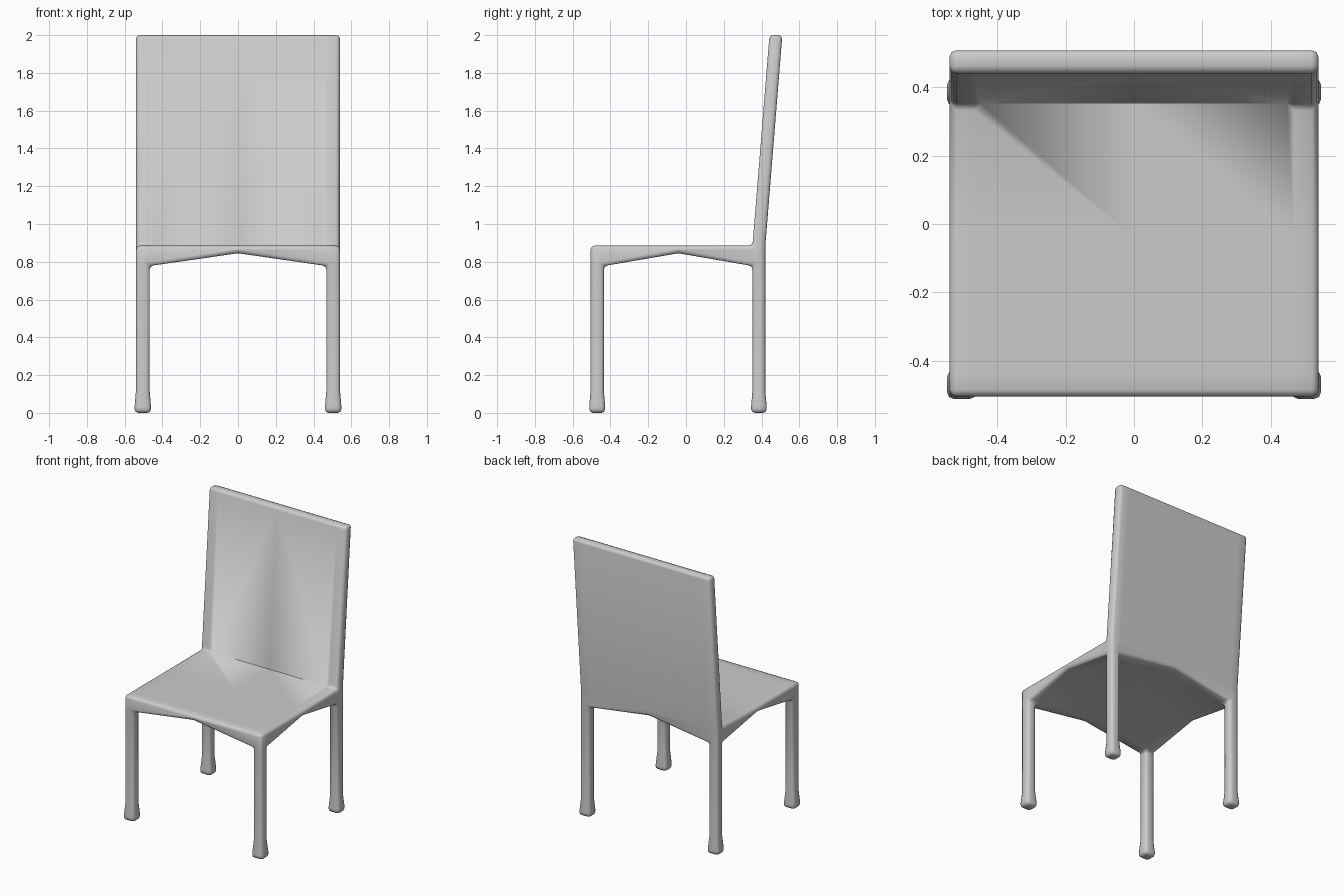
import bpy, bmesh, math

if "Cube" in bpy.data.objects:
    bpy.data.objects.remove(bpy.data.objects["Cube"])

TOP = 0.885                                   # seat surface height
XS = [-0.54, -0.468, 0.0, 0.468, 0.54]
YS = [-0.505, -0.435, -0.04, 0.352, 0.42]
R = range(5)
bm = bmesh.new()

# Seat slab: flat top, underside rising to the middle of every edge
top = [[bm.verts.new((x, y, TOP)) for y in YS] for x in XS]
low = [[bm.verts.new((XS[i], YS[j], 0.845 if 2 in (i, j) else 0.778)) for j in R] for i in R]


def cell(grid, i, j):
    return bm.faces.new((grid[i][j], grid[i + 1][j], grid[i + 1][j + 1], grid[i][j + 1]))


top_faces = {(i, j): cell(top, i, j) for i in range(4) for j in range(4)}
low_faces = {(i, j): cell(low, i, j) for i in range(4) for j in range(4)}
rim = ([(i, 0) for i in range(4)] + [(4, j) for j in range(4)]
       + [(i, 4) for i in range(4, 0, -1)] + [(0, j) for j in range(4, 0, -1)])
for (a, b), (c, d) in zip(rim, rim[1:] + rim[:1]):
    bm.faces.new((low[a][b], low[c][d], top[c][d], top[a][b]))
bmesh.ops.recalc_face_normals(bm, faces=bm.faces[:])


def extrude(faces):
    """Extrude a face region, drop the old faces, return the new ones."""
    geom = bmesh.ops.extrude_face_region(bm, geom=faces)["geom"]
    new = [g for g in geom if isinstance(g, bmesh.types.BMFace)]
    for f in faces:
        if f.is_valid:
            bm.faces.remove(f)
    return new


# Backrest: rear strip of the seat pulled up and leaned back
back = extrude([top_faces[i, 3] for i in range(4)])
for v in {v for f in back for v in f.verts}:
    v.co.z = 2.0
    v.co.y += 0.09

# Legs with slightly flared feet
for key in [(0, 0), (3, 0), (0, 3), (3, 3)]:
    face = low_faces[key]
    for z, scale in [(0.12, 1.0), (0.035, 1.2), (0.0, 1.2)]:
        face = extrude([face])[0]
        c = face.calc_center_median()
        grow = scale if z > 0.01 and scale > 1 else 1.0
        for v in face.verts:
            v.co.x = c.x + (v.co.x - c.x) * grow
            v.co.y = c.y + (v.co.y - c.y) * grow
            v.co.z = z

loose = [e for e in bm.edges if not e.link_faces]
for e in loose:
    bm.edges.remove(e)
bmesh.ops.delete(bm, geom=[v for v in bm.verts if not v.link_faces], context='VERTS')
bmesh.ops.recalc_face_normals(bm, faces=bm.faces[:])


# Rounded edges everywhere except the middle of the seat/back seam
def in_seam(e):
    return all(abs(v.co.z - TOP) < 1e-4 and abs(v.co.y - YS[3]) < 1e-4
               and abs(v.co.x) < 0.5 for v in e.verts)


edges = [e for e in bm.edges if len(e.link_faces) == 2
         and e.calc_face_angle() > math.radians(30) and not in_seam(e)]
bmesh.ops.bevel(bm, geom=edges, offset=0.0195, segments=2, profile=0.5,
                affect='EDGES', clamp_overlap=False)

mesh = bpy.data.meshes.new("chair_frame")
bm.to_mesh(mesh)
bm.free()
chair = bpy.data.objects.new("chair_frame", mesh)
bpy.context.collection.objects.link(chair)
bpy.context.view_layer.objects.active = chair
chair.select_set(True)
bpy.ops.object.shade_smooth_by_angle(angle=math.radians(50))
